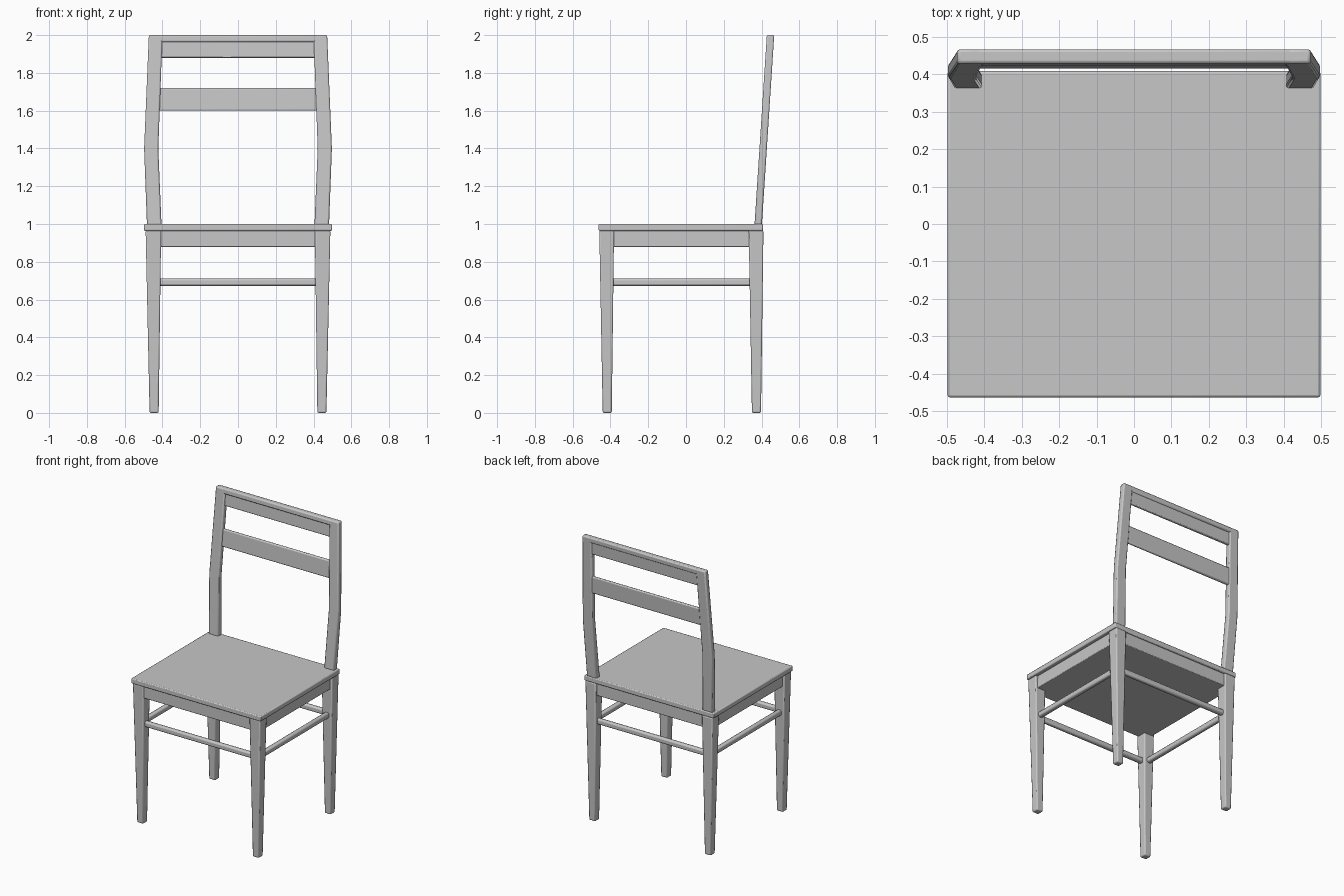
import bpy
import bmesh
from math import radians

default = bpy.data.objects.get("Cube")
if default:
    bpy.data.objects.remove(default, do_unlink=True)

GREY = (0.57, 0.57, 0.57, 1)
grey = bpy.data.materials.new("grey_paint")
grey.use_nodes = True
grey.diffuse_color = GREY
grey.node_tree.nodes["Principled BSDF"].inputs["Base Color"].default_value = GREY


def loft(name, sections, bevel):
    """Box lofted through level rectangles (x0, x1, y0, y1, z), with rounded edges."""
    bm = bmesh.new()
    rings = [[bm.verts.new(p) for p in ((x0, y0, z), (x1, y0, z), (x1, y1, z), (x0, y1, z))]
             for x0, x1, y0, y1, z in sections]
    for low, high in zip(rings, rings[1:]):
        for i in range(4):
            j = (i + 1) % 4
            bm.faces.new((low[i], low[j], high[j], high[i]))
    bm.faces.new(rings[0][::-1])
    bm.faces.new(rings[-1])
    bmesh.ops.recalc_face_normals(bm, faces=bm.faces)
    mesh = bpy.data.meshes.new(name)
    bm.to_mesh(mesh)
    bm.free()
    obj = bpy.data.objects.new(name, mesh)
    bpy.context.collection.objects.link(obj)
    obj.data.materials.append(grey)
    mod = obj.modifiers.new("soft_edges", "BEVEL")
    mod.width = bevel
    mod.segments = 2
    mod.limit_method = "ANGLE"
    mod.angle_limit = radians(30)
    bpy.ops.object.select_all(action="DESELECT")
    bpy.context.view_layer.objects.active = obj
    obj.select_set(True)
    bpy.ops.object.shade_smooth_by_angle(angle=radians(25))
    return obj


def mirror(obj):
    mod = obj.modifiers.new("other_side", "MIRROR")
    mod.use_axis[0] = True


def box(name, x, y, z, bevel):
    return loft(name, [(*x, *y, z[0]), (*x, *y, z[1])], bevel)


def lean(z):
    """Y of the front of the backrest at a height."""
    return 0.363 + 0.065 * (z - 1)


# Seat board
box("seat", (-0.498, 0.498), (-0.463, 0.408), (0.964, 1.0), 0.006)

# Solid apron frame under the seat
box("apron", (-0.473, 0.473), (-0.447, 0.396), (0.878, 0.966), 0.004)

# Tapered legs
LEG_X, FRONT_Y, BACK_Y = 0.447, -0.42, 0.371
for side, y, drift in (("front", FRONT_Y, 0.003), ("back", BACK_Y, 0.002)):
    mirror(loft(side + "_legs",
                [(LEG_X - 0.027, LEG_X + 0.021, y + drift - 0.024, y + drift + 0.024, 0),
                 (LEG_X - 0.04, LEG_X + 0.042, y - 0.039, y + 0.039, 0.966)],
                0.007))

# Stretchers between the legs
HALF, RAIL_Z = 0.016, (0.673, 0.711)
for side, y in (("front", FRONT_Y), ("back", BACK_Y)):
    box(side + "_stretcher", (-LEG_X, LEG_X), (y - HALF, y + HALF), RAIL_Z, 0.01)
mirror(box("side_stretchers", (LEG_X - HALF, LEG_X + HALF), (FRONT_Y, BACK_Y), RAIL_Z, 0.01))

# Backrest posts, bowed outwards and leaning back
mirror(loft("back_posts",
            [(a, b, lean(z), lean(z) + 0.039, z)
             for a, b, z in ((0.405, 0.482, 0.995), (0.422, 0.497, 1.4), (0.4, 0.472, 2.0))],
            0.008))


# Backrest boards, following the lean
def slat(name, low, high, inset, thick, bevel):
    loft(name, [(-0.425, 0.425, lean(z) + inset, lean(z) + inset + thick, z)
                for z in (low, high)], bevel)


slat("middle_slat", 1.6, 1.72, 0.013, 0.02, 0.007)
slat("upper_slat", 1.88, 1.975, 0.011, 0.02, 0.005)
slat("top_rail", 1.963, 2.0, 0.0, 0.039, 0.008)
